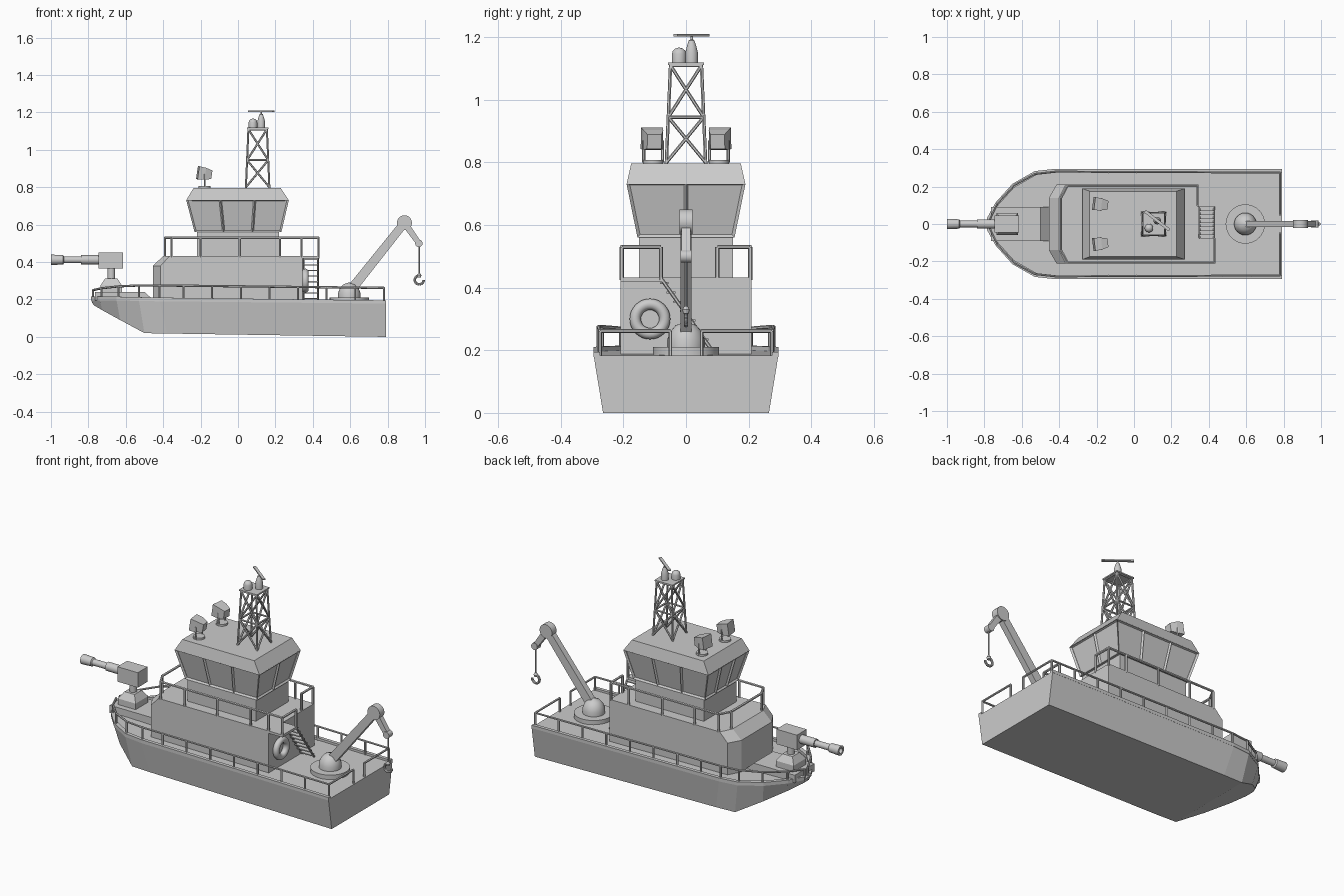
import bpy, bmesh, math
from mathutils import Vector as V, Matrix as M

if "Cube" in bpy.data.objects:
    bpy.data.objects.remove(bpy.data.objects["Cube"])


def finish(name, bm, smooth=False):
    bmesh.ops.recalc_face_normals(bm, faces=bm.faces)
    me = bpy.data.meshes.new(name)
    bm.to_mesh(me)
    bm.free()
    ob = bpy.data.objects.new(name, me)
    bpy.context.collection.objects.link(ob)
    if smooth:
        bpy.ops.object.select_all(action='DESELECT')
        ob.select_set(True)
        bpy.context.view_layer.objects.active = ob
        bpy.ops.object.shade_smooth_by_angle(angle=math.radians(35))
    return ob


def loft(name, rings, bm=None):
    own = bm is None
    bm = bm or bmesh.new()
    rs = [[bm.verts.new(p) for p in r] for r in rings]
    n = len(rs[0])
    for a, b in zip(rs, rs[1:]):
        for i in range(n):
            bm.faces.new((a[i], a[(i + 1) % n], b[(i + 1) % n], b[i]))
    bm.faces.new(rs[0])
    bm.faces.new(rs[-1])
    if own:
        return finish(name, bm)


def rect(x0, x1, y0, y1, z):
    return [(x0, y0, z), (x1, y0, z), (x1, y1, z), (x0, y1, z)]


def box(name, x0, x1, y0, y1, z0, z1):
    return loft(name, [rect(x0, x1, y0, y1, z0), rect(x0, x1, y0, y1, z1)])


def add_rod(bm, a, b, r, n=6, r2=None):
    a, b = V(a), V(b)
    d = b - a
    mat = M.Translation((a + b) / 2) @ d.to_track_quat('Z', 'Y').to_matrix().to_4x4()
    bmesh.ops.create_cone(bm, cap_ends=True, segments=n, radius1=r,
                          radius2=r if r2 is None else r2, depth=d.length, matrix=mat)


def rods(name, segs, r, n=6):
    bm = bmesh.new()
    for a, b in segs:
        add_rod(bm, a, b, r, n)
    return finish(name, bm, True)


def turned(name, origin, axis, profile, n=24):
    # profile: (distance along axis, radius)
    q = V(axis).to_track_quat('Z', 'Y')
    rings = [[V(origin) + q @ V((r * math.cos(t), r * math.sin(t), d))
              for t in [2 * math.pi * i / n for i in range(n)]] for d, r in profile]
    bm = bmesh.new()
    loft(name, rings, bm)
    return finish(name, bm, True)


def pairs(p):
    return list(zip(p, p[1:]))


# Hull: sections of top edge (x, y, z) and chine (x, y, z)
secs = [(.79, .295, .183, .79, .265, 0), (-.42, .295, .195, -.38, .265, .018),
        (-.53, .283, .197, -.5, .262, .02), (-.65, .215, .2, -.63, .19, .09),
        (-.74, .115, .2, -.725, .1, .142), (-.787, .03, .2, -.772, .03, .17)]
loft("hull", [[(a, b, c), (d, e, f), (d, -e, f), (a, -b, c)] for a, b, c, d, e, f in secs])

# Gunwale rim along both sides
for s, side in ((-1, "near"), (1, "far")):
    loft("gunwale_" + side, [[(a, s * b, c - .005), (a, s * b, c + .015),
                              (a + .01, s * max(b - .02, .005), c + .015),
                              (a + .01, s * max(b - .02, .005), c - .005)]
                             if i else [(a, s * b, c - .005), (a, s * b, c + .012),
                                        (a, s * (b - .02), c + .012), (a, s * (b - .02), c - .005)]
                             for i, (a, b, c, *_) in enumerate(secs)])

# Raised foredeck under the gun
loft("foredeck_platform", [rect(-.765, -.45, -.09, .09, .195), rect(-.765, -.5, -.09, .09, .24)])

# Main deck rails
for s, side in ((-1, "near"), (1, "far")):
    path = [(.78, s * .05, .262), (.78, s * .275, .262), (-.42, s * .28, .275),
            (-.53, s * .268, .275), (-.64, s * .208, .27), (-.73, s * .11, .26), (-.775, s * .015, .25)]
    segs = pairs(path)
    segs += [((x, y, .18), (x, y, z)) for x, y, z in path]
    for i in range(1, 8):
        x = .78 - i * .153
        segs.append(((x, s * .277, .18), (x, s * .277, .262 + i * .0016)))
    rods("deck_rail_" + side, segs, .006)

# Deckhouse with faceted front
def house(xf, xc, z, yf=.14):
    return [(.345, -.21, z), (xc, -.21, z), (xf, -yf, z), (xf, yf, z), (xc, .21, z), (.345, .21, z)]
loft("deckhouse", [house(-.455, -.415, .185), house(-.455, -.415, .38), house(-.4, -.365, .432)])
box("stair_landing", .345, .435, -.21, -.075, .418, .432)

# Upper deck rails
top = [(.34, .1), (.34, .205), (-.355, .205), (-.39, .14), (-.39, -.14), (-.355, -.205),
       (.43, -.205), (.43, -.08)]
posts = top + [(x, s * .205) for x in (-.2, .01, .225) for s in (-1, 1)] + [(.34, -.205)]
rods("upper_rail", [((*a, .53), (*b, .53)) for a, b in pairs(top)]
     + [((x, y, .425), (x, y, .53)) for x, y in posts], .007)

# Stairs down to the aft deck
bm = bmesh.new()
for x in (.35, .428):
    add_rod(bm, (x, -.08, .43), (x, .09, .19), .006)
for i in range(8):
    t = (i + .5) / 8
    y, z = -.08 + .17 * t, .43 - .24 * t
    loft("", [rect(.35, .428, y - .014, y + .014, z - .003), rect(.35, .428, y - .014, y + .014, z + .003)], bm)
finish("stairs", bm)

# Life ring on the rear wall
bm = bmesh.new()
N, K = 32, 12
g = [[bm.verts.new((.36 + .018 * math.sin(v), -.115 + (.047 + .018 * math.cos(v)) * math.cos(u),
                    .3 + (.047 + .018 * math.cos(v)) * math.sin(u)))
      for v in [2 * math.pi * j / K for j in range(K)]] for u in [2 * math.pi * i / N for i in range(N)]]
for i in range(N):
    for j in range(K):
        bm.faces.new((g[i][j], g[(i + 1) % N][j], g[(i + 1) % N][(j + 1) % K], g[i][(j + 1) % K]))
finish("life_ring", bm, True)

# Wheelhouse: base, flared window band, tapered roof
box("wheelhouse_base", -.22, .22, -.15, .15, .425, .562)
lo = [V(p) for p in rect(-.232, .232, -.155, .155, .56)]
hi = [V(p) for p in rect(-.277, .272, -.19, .19, .732)]
bm = bmesh.new()
panes = []
for i in range(4):
    j, n = (i + 1) % 4, (3, 2, 3, 3)[i]
    for k in range(n):
        a, b = k / n, (k + 1) / n
        panes.append(bm.faces.new([bm.verts.new(p) for p in (
            lo[i].lerp(lo[j], a), lo[i].lerp(lo[j], b), hi[i].lerp(hi[j], b), hi[i].lerp(hi[j], a))]))
bm.faces.new([bm.verts.new(p) for p in reversed(lo)])
bmesh.ops.remove_doubles(bm, verts=bm.verts, dist=.0001)
bm.normal_update()
bmesh.ops.inset_individual(bm, faces=panes, thickness=.01, depth=-.01)
finish("wheelhouse_windows", bm)
loft("wheelhouse_roof", [rect(-.277, .272, -.19, .19, .73), rect(-.237, .227, -.175, .175, .797)])

# Searchlights
for s, side in ((-1, "near"), (1, "far")):
    y = s * .105
    turned("searchlight_base_" + side, (-.178, y, .795), (0, 0, 1), [(0, .032), (.013, .032)])
    rods("searchlight_yoke_" + side, [((-.178, y + d, .80), (-.178, y + d, .87)) for d in (-.03, .03)], .005)
    rot = M.Translation((-.178, y, .872)) @ M.Rotation(s * -.12, 4, 'Z') @ M.Rotation(.15, 4, 'Y')
    loft("searchlight_" + side, [[rot @ V((x, a * w, b * w)) for a, b in ((-1, -1), (1, -1), (1, 1), (-1, 1))]
                                 for x, w in ((-.038, .035), (.0, .032), (.036, .023))])

# Lattice mast
def leg(i, z):
    h = .063 - (z - .795) / .325 * .014
    sx, sy = ((-1, -1), (1, -1), (1, 1), (-1, 1))[i % 4]
    return (.105 + sx * h, sy * h, z)
segs = []
for i in range(4):
    segs.append((leg(i, .79), leg(i, 1.115)))
    for z0, z1 in ((.8, .945), (.945, 1.11)):
        segs += [(leg(i, z0), leg(i + 1, z1)), (leg(i + 1, z0), leg(i, z1)), (leg(i, z1), leg(i + 1, z1))]
rods("mast", segs, .0055)
box("mast_platform", .047, .163, -.058, .058, 1.112, 1.119)
turned("dome_antenna", (.08, -.022, 1.117), (0, 0, 1),
       [(0, .023), (.03, .023), (.04, .02), (.047, .012), (.05, .002)])
turned("radar_post", (.124, .018, 1.117), (0, 0, 1),
       [(0, .02), (.035, .02), (.055, .015), (.073, .009), (.076, .004), (.088, .004)])
R = M.Translation((.124, .018, 1.206)) @ M.Rotation(-.66, 4, 'Z')
loft("radar_bar", [[R @ V(p) for p in rect(-.083, .083, -.008, .008, z)] for z in (-.003, .004)])

# Bow gun
loft("gun_pedestal", [rect(-.735, -.62, -.058, .058, .235), rect(-.735, -.62, -.058, .058, .275),
                      rect(-.71, -.645, -.033, .033, .312)])
turned("gun_column", (-.677, 0, .3), (0, 0, 1), [(0, .02), (.07, .02)])
box("gun_body", -.747, -.615, -.045, .045, .365, .452)
turned("gun_barrel", (-.74, 0, .412), (-1, 0, 0),
       [(0, .025), (.1, .025), (.1, .018), (.19, .018), (.195, .025), (.26, .028), (.26, .016), (.23, .014)], 20)

# Aft crane
turned("crane_base", (.595, 0, .18), (0, 0, 1), [(0, .105), (.03, .105)], 32)
turned("crane_turret", (.595, 0, .205), (0, 0, 1),
       [(0, .06), (.03, .06), (.055, .05), (.075, .033), (.086, .003)])


def beam(name, a, b, w0, w1, hy):
    a, b = V(a), V(b)
    n = V((0, 1, 0)).cross(b - a).normalized()
    y = V((0, hy, 0))
    loft(name, [[p + n * w + y, p + n * w - y, p - n * w - y, p - n * w + y] for p, w in ((a, w0), (b, w1))])


beam("crane_boom", (.595, 0, .24), (.89, 0, .61), .026, .022, .017)
turned("crane_elbow", (.89, -.021, .61), (0, 1, 0), [(0, .04), (.042, .04)])
beam("crane_jib", (.89, 0, .61), (.967, 0, .5), .018, .014, .015)
turned("crane_tip", (.967, -.018, .5), (0, 1, 0), [(0, .02), (.036, .02)], 16)
rods("crane_cable", [((.969, 0, .5), (.969, 0, .335))], .004)
turned("hook_block", (.969, 0, .318), (0, 0, 1), [(0, .009), (.012, .012), (.022, .006)], 12)
arc = [(.969 + .024 * math.cos(t), 0, .304 + .024 * math.sin(t))
       for t in [math.radians(90 + 270 * i / 12) for i in range(13)]]
rods("crane_hook", pairs([(.969, 0, .33)] + arc), .007, 8)
